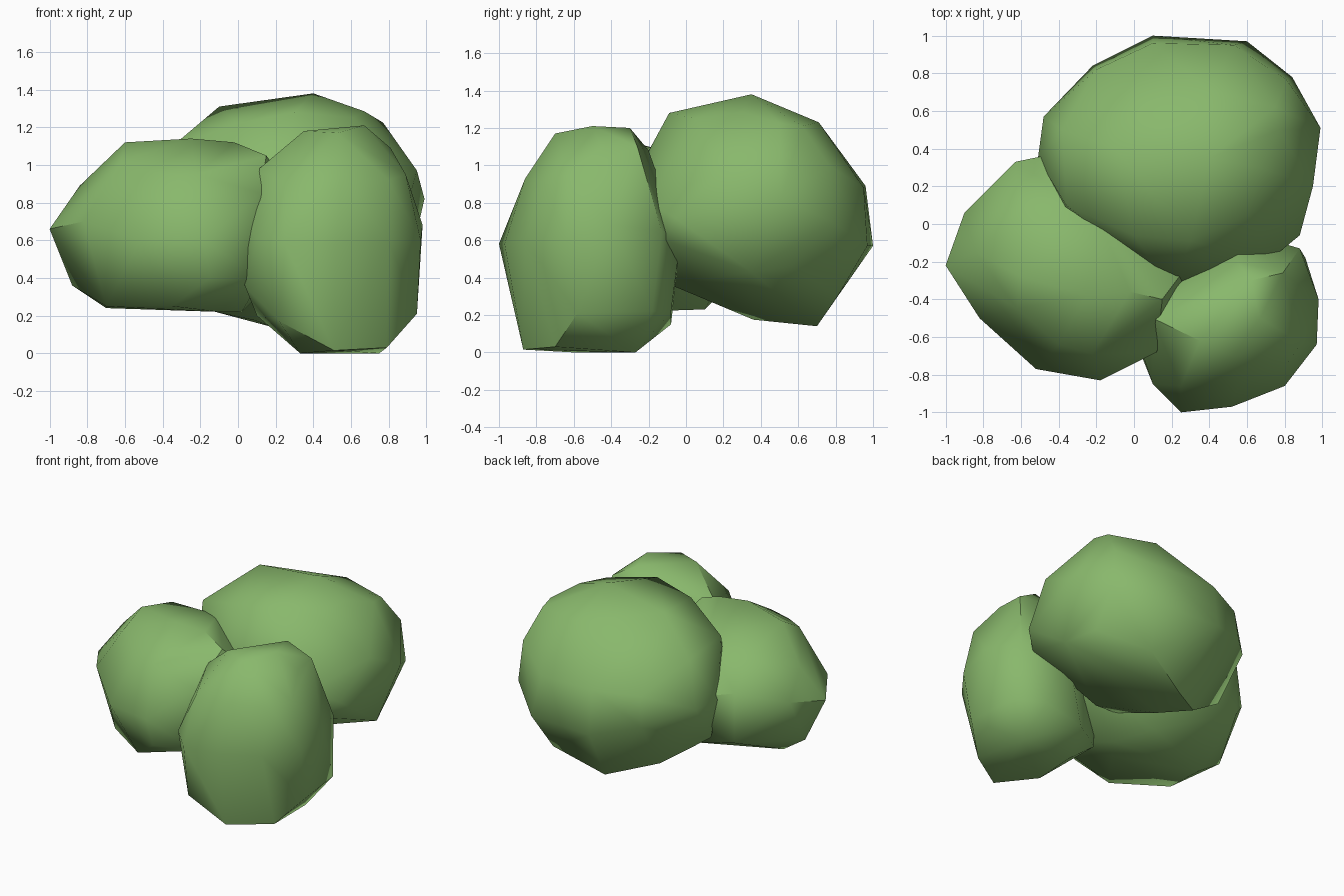
import bpy, bmesh, math

green = bpy.data.materials.new("leaf_green")
green.diffuse_color = (0.25, 0.48, 0.15, 1)


def clump(name, corners):
    """Faceted rounded lump: the convex hull of a few corner points."""
    bm = bmesh.new()
    for p in corners:
        bm.verts.new(p)
    bmesh.ops.convex_hull(bm, input=bm.verts[:])
    loose = [v for v in bm.verts if not v.link_faces]
    bmesh.ops.delete(bm, geom=loose, context='VERTS')
    bmesh.ops.recalc_face_normals(bm, faces=bm.faces[:])
    me = bpy.data.meshes.new(name)
    bm.to_mesh(me)
    bm.free()
    me.materials.append(green)
    ob = bpy.data.objects.new(name, me)
    bpy.context.collection.objects.link(ob)
    bpy.ops.object.select_all(action='DESELECT')
    ob.select_set(True)
    bpy.context.view_layer.objects.active = ob
    bpy.ops.object.shade_smooth_by_angle(angle=math.radians(45))
    return ob


# left foliage clump
clump("left_clump", [
    (-1, -.22, .66), (-.84, -.15, .89), (-.9, .06, .72), (-.88, -.15, .36),
    (-.82, -.5, .7), (-.52, -.77, .6), (-.18, -.83, .6), (-.4, -.64, .95),
    (-.22, -.69, .95), (-.63, .33, .82), (-.63, .33, .45), (-.2, .42, .7),
    (-.6, -.28, 1.12), (-.25, -.38, 1.14), (-.02, -.36, 1.12), (.15, -.4, 1.05),
    (-.62, -.45, 1.02), (-.6, .08, 1.02), (-.2, .05, 1.04),
    (-.7, -.15, .24), (-.7, -.45, .25), (-.35, -.68, .25), (-.15, -.79, .4),
    (-.1, .1, .23), (-.1, -.35, .22), (.02, -.2, .22), (.12, -.68, .39),
    (.12, -.68, .85), (.3, -.1, .5), (.3, -.2, .85), (.05, .25, .5),
])

# right front foliage clump
clump("front_clump", [
    (.25, -1, .58), (.25, -.86, .9), (.22, -.9, .17), (.51, -.87, .015),
    (.52, -.97, .58), (.8, -.86, .6), (.79, -.7, .03), (.95, -.58, .21),
    (.97, -.64, .6), (.98, -.4, .68), (.91, -.18, .22), (.88, -.13, .65),
    (.89, -.63, .95), (.67, -.5, 1.21), (.35, -.62, 1.18), (.62, -.3, 1.2),
    (.53, -.7, 1.17), (.81, -.45, 1.09), (.79, -.26, 1.1), (.55, -.86, .93),
    (.8, -.76, .92), (.1, -.5, .97), (.1, -.85, .6), (.55, -.2, 1.08),
    (.04, -.7, .35), (.33, -.6, 0), (.75, -.27, 0), (.35, -.27, 0),
    (.1, -.3, .2), (.7, -.08, .22), (.4, -.08, .15), (.55, -.03, .6),
    (-.02, -.5, .5), (.02, -.42, .8),
])

# large back foliage clump
clump("back_clump", [
    (.4, .35, 1.38), (-.1, .4, 1.31), (.3, -.09, 1.28), (0, -.06, 1.22),
    (-.36, .1, 1.09), (-.38, .5, 1.07), (-.2, .82, .87), (.1, .96, .89),
    (.53, .95, .88), (.75, .62, 1.21), (.4, .71, 1.23), (.77, .5, 1.225),
    (.67, .3, 1.285), (.61, .05, 1.25), (.81, .765, 1.0), (.84, .78, .7),
    (.99, .51, .82), (.95, .2, .97), (.88, -.06, .72), (.8, -.11, .6),
    (.9, .35, .43), (.82, .57, .46), (.2, -.35, .8), (.45, -.3, .8),
    (.71, -.2, .8), (.1, 1, .57), (.6, .97, .57), (.53, .81, .3),
    (-.22, .84, .65), (-.48, .57, .75), (-.51, .35, .75), (-.38, .06, .7),
    (-.45, .35, .45), (.6, .67, .33), (.18, .7, .14), (-.12, .48, .22),
    (.09, .36, .175), (.1, -.07, .36), (.27, -.08, .36),
])
